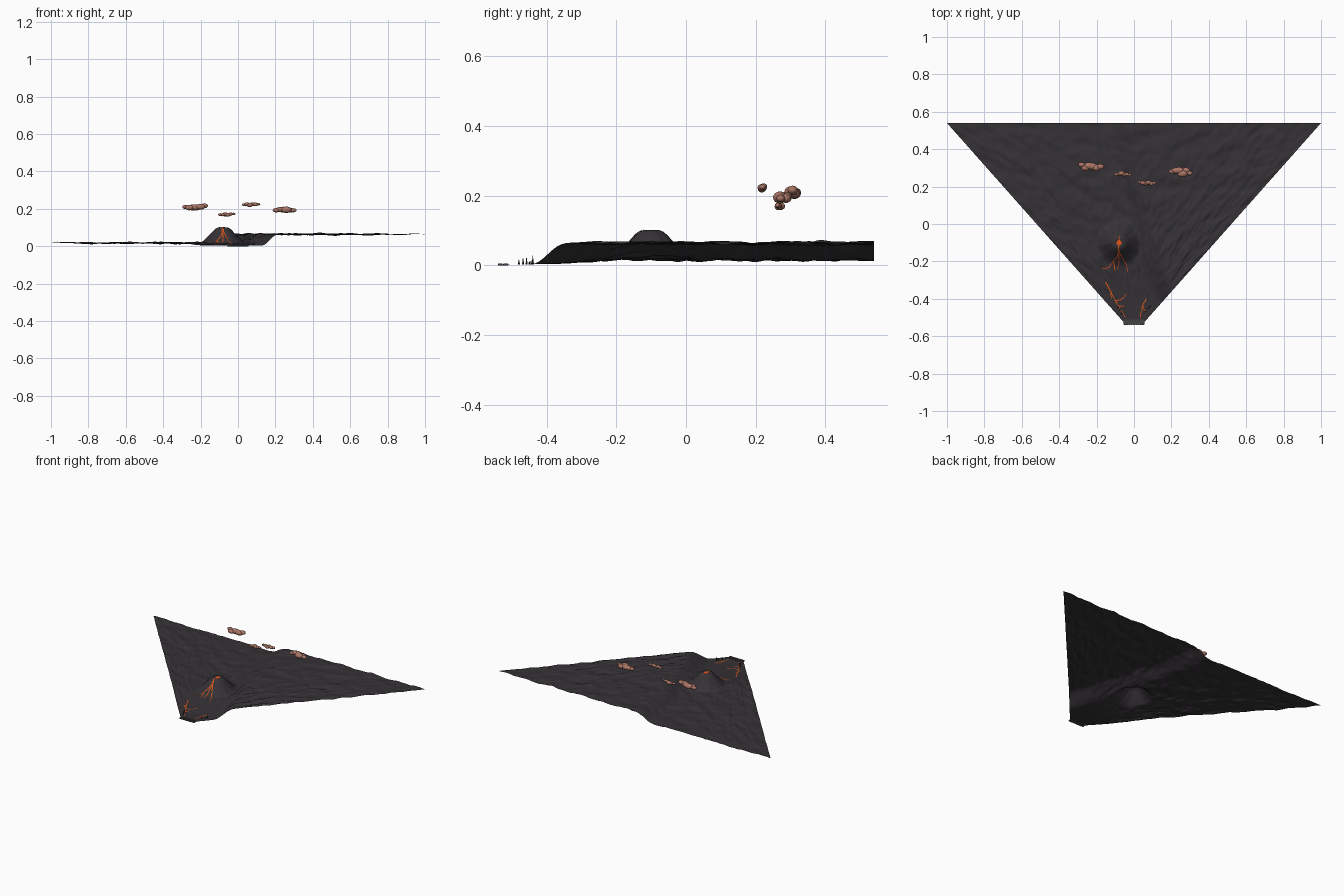
import bpy, bmesh, math, random
from mathutils import Vector, noise

if "Cube" in bpy.data.objects:
    bpy.data.objects.remove(bpy.data.objects["Cube"])

random.seed(4)

def material(name, rgb):
    m = bpy.data.materials.new(name)
    m.diffuse_color = (*rgb, 1)
    m.use_nodes = True
    m.node_tree.nodes["Principled BSDF"].inputs["Base Color"].default_value = m.diffuse_color
    return m

ROCK = material("dark_rock", (0.036, 0.031, 0.036))
LAVA = material("lava", (0.75, 0.09, 0.01))
CLOUD = material("ash_cloud", (0.4, 0.18, 0.13))
STONE = material("ledge_stone", (0.06, 0.06, 0.06))
SPIRE = material("spire_rock", (0.02, 0.018, 0.02))

def finish(bm, name, mat, smooth=True):
    me = bpy.data.meshes.new(name)
    bm.to_mesh(me)
    bm.free()
    me.materials.append(mat)
    for p in me.polygons:
        p.use_smooth = smooth
    ob = bpy.data.objects.new(name, me)
    bpy.context.collection.objects.link(ob)
    return ob

def step(a, b, t):
    t = max(0, min(1, (t - a) / (b - a)))
    return t * t * (3 - 2 * t)

def lerp_table(table, t):
    for (a, va), (b, vb) in zip(table, table[1:]):
        if t <= b:
            return va + (vb - va) * max(0, (t - a) / (b - a))
    return table[-1][1]

# terrain height: low plain on the left, plateau on the right
Y0, Y1 = -0.525, 0.54
CLIFF = [(-0.55, 0.24), (-0.4, 0.17), (-0.2, 0.09), (0, 0.03), (0.2, -0.02), (0.54, -0.075)]
CX, CY = -0.08, -0.1

def half_width(y):
    return 0.055 + (1 - 0.055) * (y - Y0) / (Y1 - Y0)

def ground_z(x, y):
    u = x / half_width(y)
    far = step(-0.45, -0.15, y)
    bump = noise.noise((u * 9, y * 13, 1)) * 0.008 + noise.noise((u * 24, y * 22, 5)) * 0.005
    c = lerp_table(CLIFF, y)
    plateau = step(c - 0.06, c + 0.07, x)
    return 0.004 + 0.014 * far + plateau * (0.062 - 0.016 * far) + bump * (0.1 + 0.9 * far)

# cone profile, height against radius, with a small crater dip
PROFILE = [(0, 0.094), (0.012, 0.096), (0.022, 0.102), (0.035, 0.097), (0.048, 0.086),
           (0.06, 0.072), (0.085, 0.046), (0.105, 0.028), (0.13, 0.012), (0.17, 0.0)]

def surface_z(x, y):
    g = ground_z(x, y)
    r = math.hypot(x - CX, y - CY)
    a = math.atan2(y - CY, x - CX)
    ridge = 0.004 * noise.noise((math.cos(a) * 4, math.sin(a) * 4, r * 12)) * step(0.02, 0.06, r)
    d = lerp_table(PROFILE, r) + ridge - g
    return g + (d + math.sqrt(d * d + 0.00002)) / 2 if r < 0.17 else g

# ground and volcano: one open fan-shaped sheet
bm = bmesh.new()
NU, NV = 200, 160
rows = []
for j in range(NV + 1):
    y = Y0 + (Y1 - Y0) * j / NV
    w = half_width(y)
    rows.append([bm.verts.new((x, y, surface_z(x, y)))
                 for x in (w * (2 * i / NU - 1) for i in range(NU + 1))])
for a, b in zip(rows, rows[1:]):
    for i in range(NU):
        bm.faces.new((a[i], a[i + 1], b[i + 1], b[i]))
finish(bm, "volcano_ground", ROCK)

# lava pool in the crater
bm = bmesh.new()
bmesh.ops.create_circle(bm, cap_ends=True, radius=0.014, segments=20)
bmesh.ops.translate(bm, verts=bm.verts, vec=(CX, CY, 0.099))
finish(bm, "crater_lava", LAVA)

# lava ribbons draped over the surface
def ribbon(name, pts, w0, w1, wobble=0.003):
    bm = bmesh.new()
    path = []
    for a, b in zip(pts, pts[1:]):
        a, b = Vector(a), Vector(b)
        n = max(2, int((b - a).length / 0.007))
        side = Vector((a.y - b.y, b.x - a.x)).normalized()
        for i in range(n):
            off = random.uniform(-wobble, wobble) if i else 0
            path.append(a.lerp(b, i / n) + side * off)
    path.append(Vector(pts[-1]))
    prev = None
    for i, p in enumerate(path):
        d = path[min(i + 1, len(path) - 1)] - path[max(i - 1, 0)]
        side = Vector((-d.y, d.x)).normalized()
        w = (w0 + (w1 - w0) * i / (len(path) - 1)) / 2
        cur = [bm.verts.new((q.x, q.y, surface_z(q.x, q.y) + 0.0015))
               for q in (p + side * w, p - side * w)]
        if prev:
            bm.faces.new((prev[0], prev[1], cur[1], cur[0]))
        prev = cur
    finish(bm, name, LAVA)

STREAMS = [[(-0.08, -0.112), (-0.083, -0.16), (-0.11, -0.2), (-0.13, -0.23), (-0.17, -0.24)],
           [(-0.082, -0.14), (-0.065, -0.18), (-0.04, -0.22), (-0.03, -0.26)],
           [(-0.083, -0.16), (-0.08, -0.2), (-0.09, -0.24)],
           [(-0.11, -0.2), (-0.1, -0.25)],
           [(-0.08, -0.09), (-0.077, -0.065)]]
CRACKS = [[(-0.15, -0.31), (-0.125, -0.36), (-0.1, -0.41), (-0.07, -0.46), (-0.045, -0.5)],
          [(-0.1, -0.41), (-0.06, -0.4), (-0.04, -0.375)],
          [(-0.125, -0.36), (-0.12, -0.4)],
          [(-0.08, -0.44), (-0.05, -0.44)],
          [(0.065, -0.4), (0.045, -0.44), (0.035, -0.5)],
          [(0.045, -0.44), (0.06, -0.465)]]
for i, p in enumerate(STREAMS):
    ribbon(f"lava_stream_{i}", p, 0.006, 0.003)
for i, p in enumerate(CRACKS):
    ribbon(f"lava_crack_{i}", p, 0.006, 0.003)

# ash clouds made of overlapping puffs: centre, length, puff radius
CLOUDS = [((-0.23, 0.308, 0.211), 0.14, 0.027), ((-0.06, 0.268, 0.17), 0.095, 0.016),
          ((0.07, 0.218, 0.223), 0.098, 0.016), ((0.25, 0.278, 0.191), 0.13, 0.026)]
for k, (c, length, r) in enumerate(CLOUDS):
    bm = bmesh.new()
    n = 6
    for i in range(n):
        t = 2 * i / (n - 1) - 1
        s = r * (1 - 0.35 * abs(t)) * random.uniform(0.85, 1)
        v = bmesh.ops.create_icosphere(bm, subdivisions=3, radius=s)["verts"]
        bmesh.ops.scale(bm, verts=v, vec=(1.2, 0.85, 0.75))
        bmesh.ops.translate(bm, verts=v, vec=(
            c[0] + t * (length / 2 - r * 0.75), c[1] + random.uniform(-0.35, 0.35) * r,
            c[2] + random.uniform(-0.2, 0.2) * r))
    finish(bm, f"ash_cloud_{k}", CLOUD)

# stone ledge at the near edge with two rows of small blocks
bm = bmesh.new()
def block(x, y, z, sx, sy, sz):
    v = bmesh.ops.create_cube(bm, size=1)["verts"]
    bmesh.ops.scale(bm, verts=v, vec=(sx, sy, sz))
    bmesh.ops.translate(bm, verts=v, vec=(x, y, z))
block(0, -0.525, 0.0015, 0.11, 0.022, 0.003)
for y in (-0.533, -0.517):
    for i in range(9):
        block(-0.049 + 0.01225 * i, y, 0.003, 0.01, 0.013, 0.006)
finish(bm, "front_ledge", STONE, False)

# jagged spires flanking the path: x, y, height
for i, (x, y, h) in enumerate([(-0.065, -0.48, 0.014), (0.06, -0.468, 0.019),
                               (-0.075, -0.458, 0.021), (0.085, -0.44, 0.026),
                               (0.075, -0.45, 0.01), (-0.085, -0.445, 0.012)]):
    bm = bmesh.new()
    bmesh.ops.create_cone(bm, cap_ends=True, segments=5, radius1=0.0035, radius2=0.0004, depth=h)
    bmesh.ops.translate(bm, verts=bm.verts, vec=(x, y, ground_z(x, y) + h / 2 - 0.001))
    finish(bm, f"rock_spire_{i}", SPIRE, False)
